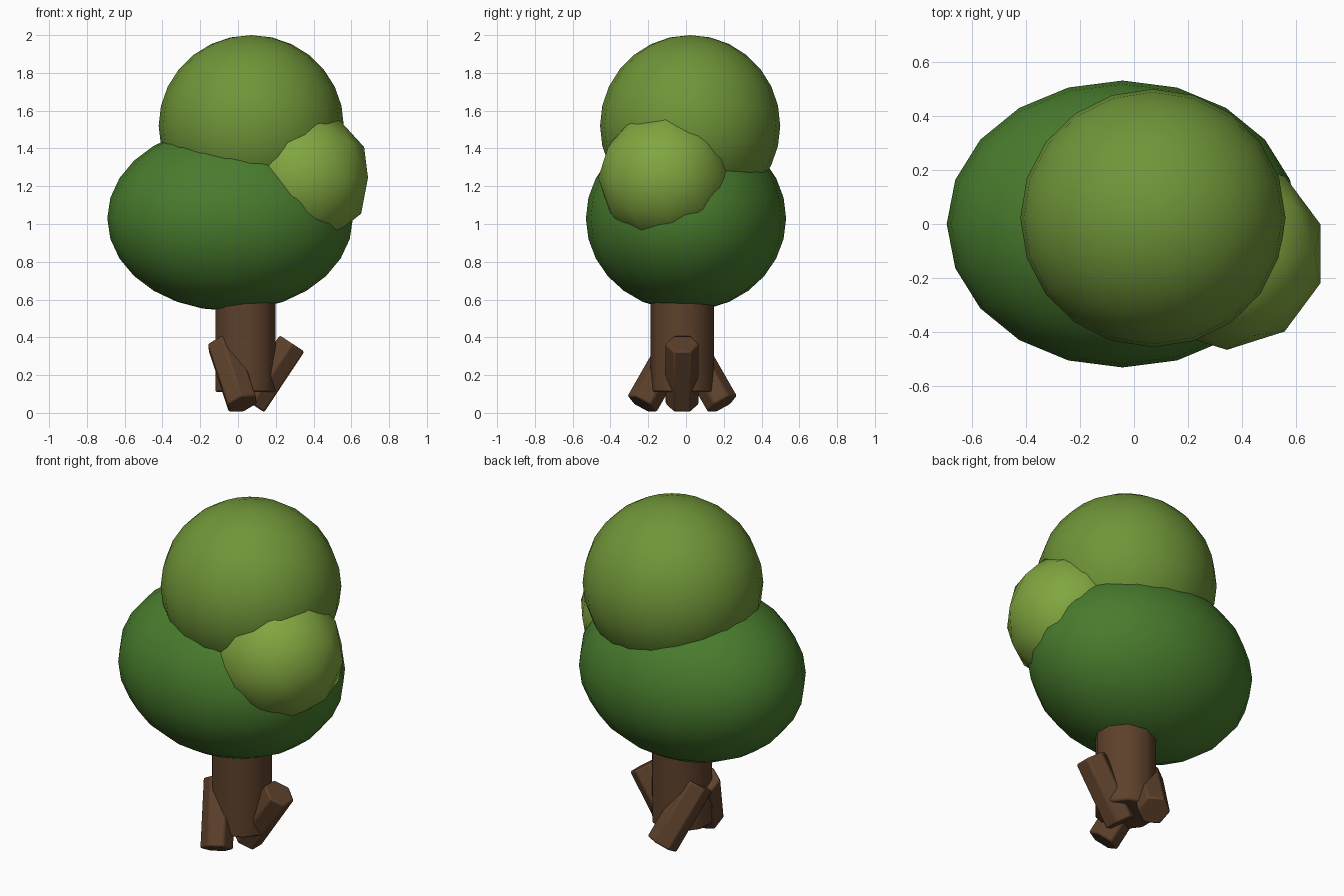
import bpy
from math import radians, cos, sin

if "Cube" in bpy.data.objects:
    bpy.data.objects.remove(bpy.data.objects["Cube"])


def material(name, color):
    mat = bpy.data.materials.new(name)
    mat.diffuse_color = (*color, 1.0)
    mat.use_nodes = True
    mat.node_tree.nodes["Principled BSDF"].inputs["Base Color"].default_value = mat.diffuse_color
    return mat


BARK = material("bark", (0.11, 0.052, 0.024))
DARK = material("dark_leaf", (0.065, 0.20, 0.026))
MID = material("mid_leaf", (0.16, 0.30, 0.04))
LIGHT = material("light_leaf", (0.22, 0.38, 0.05))


def finish(name, mat, scale=None):
    obj = bpy.context.object
    obj.name = name
    if scale:
        obj.scale = scale
    obj.data.materials.append(mat)
    return obj


def wood(name, sides, radius, depth, loc, rot=(0, 0, 0)):
    bpy.ops.mesh.primitive_cylinder_add(vertices=sides, radius=radius, depth=depth,
                                        location=loc, rotation=rot)
    obj = finish(name, BARK)
    bevel = obj.modifiers.new("soft_edges", 'BEVEL')
    bevel.width = 0.01
    bevel.segments = 2
    bevel.limit_method = 'ANGLE'
    bevel.angle_limit = radians(40)
    bpy.ops.object.shade_smooth_by_angle(angle=radians(40))


def leaf_ball(name, mat, loc, scale):
    bpy.ops.mesh.primitive_uv_sphere_add(segments=20, ring_count=14, radius=1, location=loc)
    finish(name, mat, scale)
    bpy.ops.object.shade_smooth()


# Trunk
TX, TY = 0.04, -0.02
wood("trunk", 10, 0.168, 0.64, (TX, TY, 0.43))

# Three crossed root stubs around the trunk foot
for i, a in enumerate((0, 120, 240)):
    r = radians(a)
    wood(f"root_{i + 1}", 6, 0.09, 0.385,
         (TX + 0.14 * cos(r), TY + 0.14 * sin(r), 0.207),
         (0, radians(33.5), -r))

# Crown masses
leaf_ball("lower_crown", DARK, (-0.042, 0, 1.03), (0.65, 0.53, 0.49))
leaf_ball("upper_crown", MID, (0.07, 0.022, 1.52), (0.49, 0.477, 0.48))

# Small side clump
bpy.ops.mesh.primitive_ico_sphere_add(subdivisions=2, radius=1, location=(0.343, -0.11, 1.245))
finish("side_clump", LIGHT, (0.363, 0.355, 0.363))
bpy.ops.object.shade_smooth()
